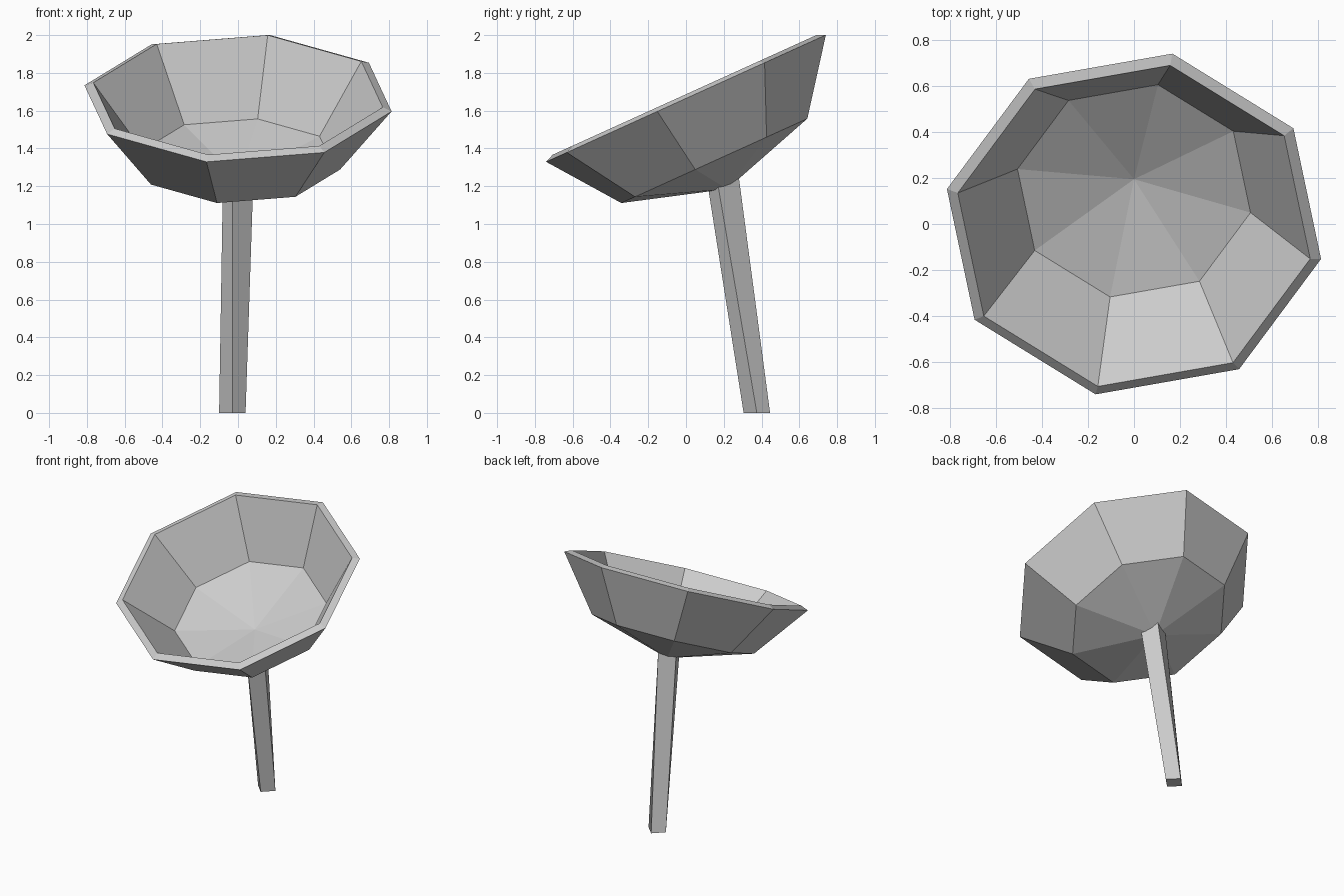
import bpy
import bmesh
from math import cos, sin, tau, radians
from mathutils import Vector, Matrix

if "Cube" in bpy.data.objects:
    bpy.data.objects.remove(bpy.data.objects["Cube"])

grey = bpy.data.materials.new("light grey")
grey.use_nodes = True
grey.diffuse_color = (0.6, 0.6, 0.6, 1)
grey.node_tree.nodes["Principled BSDF"].inputs["Base Color"].default_value = (0.6, 0.6, 0.6, 1)

RIM_CENTRE = Vector((0, 0, 1.665))
TILT = radians(24.4)


def finish(bm, name):
    bmesh.ops.recalc_face_normals(bm, faces=bm.faces)
    mesh = bpy.data.meshes.new(name)
    bm.to_mesh(mesh)
    bm.free()
    mesh.materials.append(grey)
    obj = bpy.data.objects.new(name, mesh)
    bpy.context.collection.objects.link(obj)
    return obj


def ring(bm, radius, z, sides, turn=0.0, centre=(0, 0)):
    return [bm.verts.new((centre[0] + radius * cos(tau * i / sides + turn),
                          centre[1] + radius * sin(tau * i / sides + turn), z))
            for i in range(sides)]


def bridge(bm, a, b):
    for i in range(len(a)):
        j = (i + 1) % len(a)
        bm.faces.new((a[i], a[j], b[j], b[i]))


def cap_to_point(bm, loop, z):
    tip = bm.verts.new((0, 0, z))
    for i in range(len(loop)):
        bm.faces.new((loop[i], loop[(i + 1) % len(loop)], tip))


# Dish: eight-sided thick bowl, outer shell to rim to inner shell
bm = bmesh.new()
profile = [(0.552, -0.363), (0.83, 0.0), (0.782, 0.02), (0.517, -0.349)]
loops = [ring(bm, r, z, 8) for r, z in profile]
for lower, upper in zip(loops, loops[1:]):
    bridge(bm, lower, upper)
cap_to_point(bm, loops[0], -0.527)
cap_to_point(bm, loops[-1], -0.471)
dish = finish(bm, "dish")
dish.data.transform(Matrix.Translation(RIM_CENTRE)
                    @ Matrix.Rotation(TILT, 4, "X")
                    @ Matrix.Rotation(radians(-11.6), 4, "Z"))

# Leg: leaning, slightly twisted square post whose top follows the dish
bm = bmesh.new()
foot = ring(bm, 0.07, 0, 4, centre=(-0.03, 0.375))
top = ring(bm, 0.085, 1.21, 4, turn=radians(-20), centre=(0, 0.2))
for v in top:
    v.co.z += 0.455 * (v.co.y - 0.2)
bridge(bm, foot, top)
bm.faces.new(foot)
bm.faces.new(top)
finish(bm, "support_leg")
